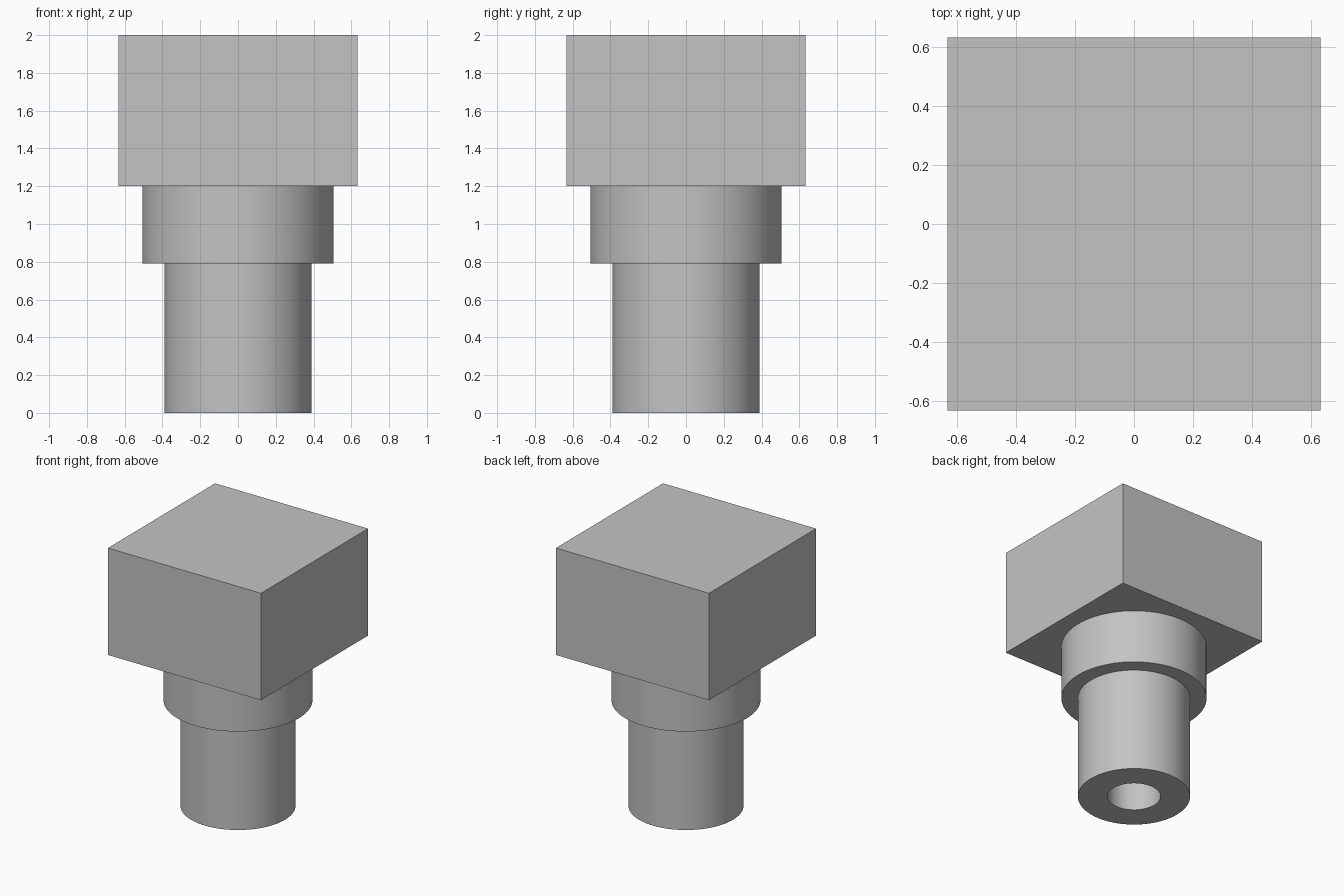
import bpy
import bmesh
from math import tau, radians
from mathutils import Vector

cube = bpy.data.objects.get("Cube")
if cube:
    bpy.data.objects.remove(cube, do_unlink=True)

HEAD_WIDTH, HEAD_BASE, TOP = 1.266, 1.2, 2.0
COLLAR_RADIUS, COLLAR_BASE = 0.505, 0.79
SHANK_RADIUS, BORE_RADIUS = 0.39, 0.185
SEGMENTS = 96

# Single grey metal
metal = bpy.data.materials.new("grey metal")
metal.use_nodes = True
grey = (0.55, 0.55, 0.55, 1)
metal.diffuse_color = grey
metal.node_tree.nodes["Principled BSDF"].inputs["Base Color"].default_value = grey


def finish(name, bm):
    bmesh.ops.recalc_face_normals(bm, faces=bm.faces)
    mesh = bpy.data.meshes.new(name)
    bm.to_mesh(mesh)
    bm.free()
    mesh.materials.append(metal)
    obj = bpy.data.objects.new(name, mesh)
    bpy.context.collection.objects.link(obj)
    return obj


# Square head
bm = bmesh.new()
bmesh.ops.create_cube(bm, size=1)
bmesh.ops.scale(bm, vec=(HEAD_WIDTH, HEAD_WIDTH, TOP - HEAD_BASE), verts=bm.verts)
bmesh.ops.translate(bm, vec=(0, 0, (TOP + HEAD_BASE) / 2), verts=bm.verts)
finish("square_head", bm)

# Stepped shank with collar and blind bore, turned from one closed profile
profile = [
    (BORE_RADIUS, HEAD_BASE), (BORE_RADIUS, 0),
    (SHANK_RADIUS, 0), (SHANK_RADIUS, COLLAR_BASE),
    (COLLAR_RADIUS, COLLAR_BASE), (COLLAR_RADIUS, HEAD_BASE),
]
bm = bmesh.new()
verts = [bm.verts.new((r, 0, z)) for r, z in profile]
edges = [bm.edges.new((a, b)) for a, b in zip(verts, verts[1:] + verts[:1])]
bmesh.ops.spin(bm, geom=verts + edges, cent=Vector(), axis=(0, 0, 1),
               angle=tau, steps=SEGMENTS, use_merge=True)
bmesh.ops.remove_doubles(bm, verts=bm.verts, dist=0.0001)
shank = finish("collared_shank", bm)

# Smooth round walls, sharp steps
bpy.ops.object.select_all(action="DESELECT")
shank.select_set(True)
bpy.context.view_layer.objects.active = shank
bpy.ops.object.shade_smooth_by_angle(angle=radians(30))
